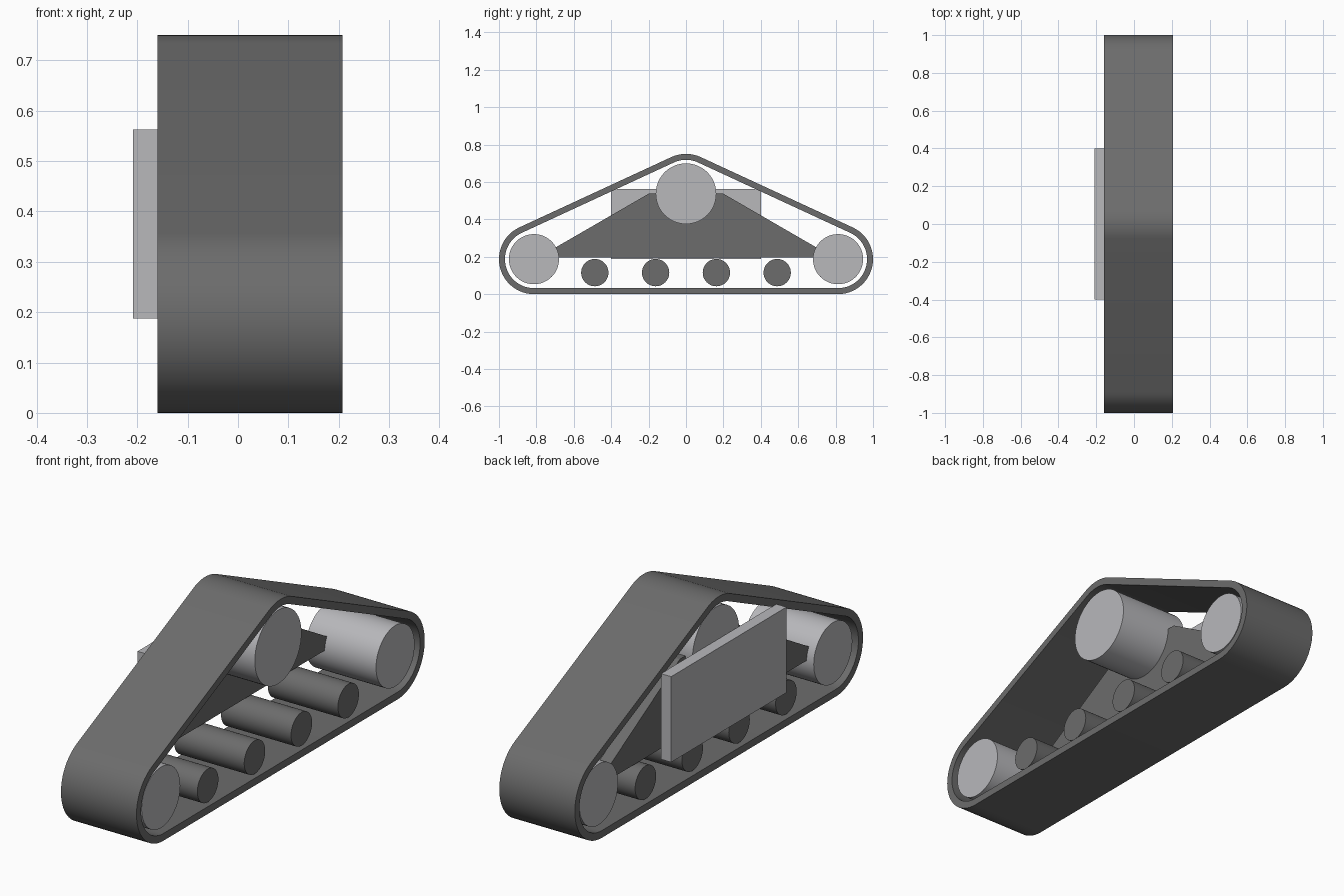
import bpy, bmesh, math

cube = bpy.data.objects.get("Cube")
if cube:
    bpy.data.objects.remove(cube, do_unlink=True)


def material(name, rgb):
    m = bpy.data.materials.new(name)
    m.use_nodes = True
    m.diffuse_color = (*rgb, 1)
    bsdf = next(n for n in m.node_tree.nodes if n.type == 'BSDF_PRINCIPLED')
    bsdf.inputs["Base Color"].default_value = (*rgb, 1)
    return m


DARK = material("dark_grey", (0.15, 0.15, 0.15))
LIGHT = material("light_grey", (0.48, 0.48, 0.50))


def finish(name, bm, mat, smooth=False):
    bmesh.ops.recalc_face_normals(bm, faces=bm.faces)
    me = bpy.data.meshes.new(name)
    bm.to_mesh(me)
    bm.free()
    me.materials.append(mat)
    ob = bpy.data.objects.new(name, me)
    bpy.context.collection.objects.link(ob)
    if smooth:
        bpy.ops.object.select_all(action='DESELECT')
        ob.select_set(True)
        bpy.context.view_layer.objects.active = ob
        bpy.ops.object.shade_smooth_by_angle(angle=math.radians(30))
    return ob


def prism(name, profile, x0, x1, mat, smooth=False):
    """Extrude a (y, z) outline from x0 to x1."""
    bm = bmesh.new()
    a = bm.faces.new([bm.verts.new((x0, y, z)) for y, z in profile])
    ext = bmesh.ops.extrude_face_region(bm, geom=[a])
    verts = [g for g in ext["geom"] if isinstance(g, bmesh.types.BMVert)]
    bmesh.ops.translate(bm, verts=verts, vec=(x1 - x0, 0, 0))
    return finish(name, bm, mat, smooth)


def arc(cy, cz, r, start, end, n):
    angles = [math.radians(start + (end - start) * i / n) for i in range(n + 1)]
    return [(cy + r * math.cos(t), cz + r * math.sin(t)) for t in angles]


def roller(name, y, z, r, mat):
    prism(name, arc(y, z, r, 0, 360, 48)[:-1], -0.145, 0.195, mat, True)


# Track belt: a hollow loop around three wheel centres
R, THICK, END_Y, TOP_Z = 0.187, 0.032, 0.813, 0.563
X0, X1 = -0.16, 0.207
tilt = 90 - math.degrees(math.atan2(TOP_Z - R, END_Y))


def loop(r):
    return (arc(END_Y, R, r, -90, tilt, 24)
            + arc(0, TOP_Z, r, tilt, 180 - tilt, 10)
            + arc(-END_Y, R, r, 180 - tilt, 270, 24))


bm = bmesh.new()
rings = [[bm.verts.new((x, y, z)) for y, z in loop(r)]
         for x, r in ((X0, R), (X1, R), (X1, R - THICK), (X0, R - THICK))]
for k, ring in enumerate(rings):
    other = rings[(k + 1) % 4]
    for i in range(len(ring)):
        j = (i + 1) % len(ring)
        bm.faces.new((ring[i], ring[j], other[j], other[i]))
finish("track_belt", bm, DARK, True)

# Drive wheel and end wheels
roller("drive_wheel", 0, 0.537, 0.162, LIGHT)
for side, s in (("front", -1), ("back", 1)):
    roller(side + "_wheel", s * END_Y, R, 0.134, LIGHT)

# Road rollers
for i in range(4):
    roller(f"road_roller_{i + 1}", (i - 1.5) * 0.325, 0.115, 0.073, DARK)

# Side frame
half = [(0.695, 0.195), (0.695, 0.251), (0.2, 0.537)]
prism("side_frame", half + [(-y, z) for y, z in reversed(half)], -0.11, -0.055, DARK)

# Mounting plate
prism("mounting_plate", [(-0.4, R), (0.4, R), (0.4, TOP_Z), (-0.4, TOP_Z)],
      -0.208, -0.158, LIGHT)
